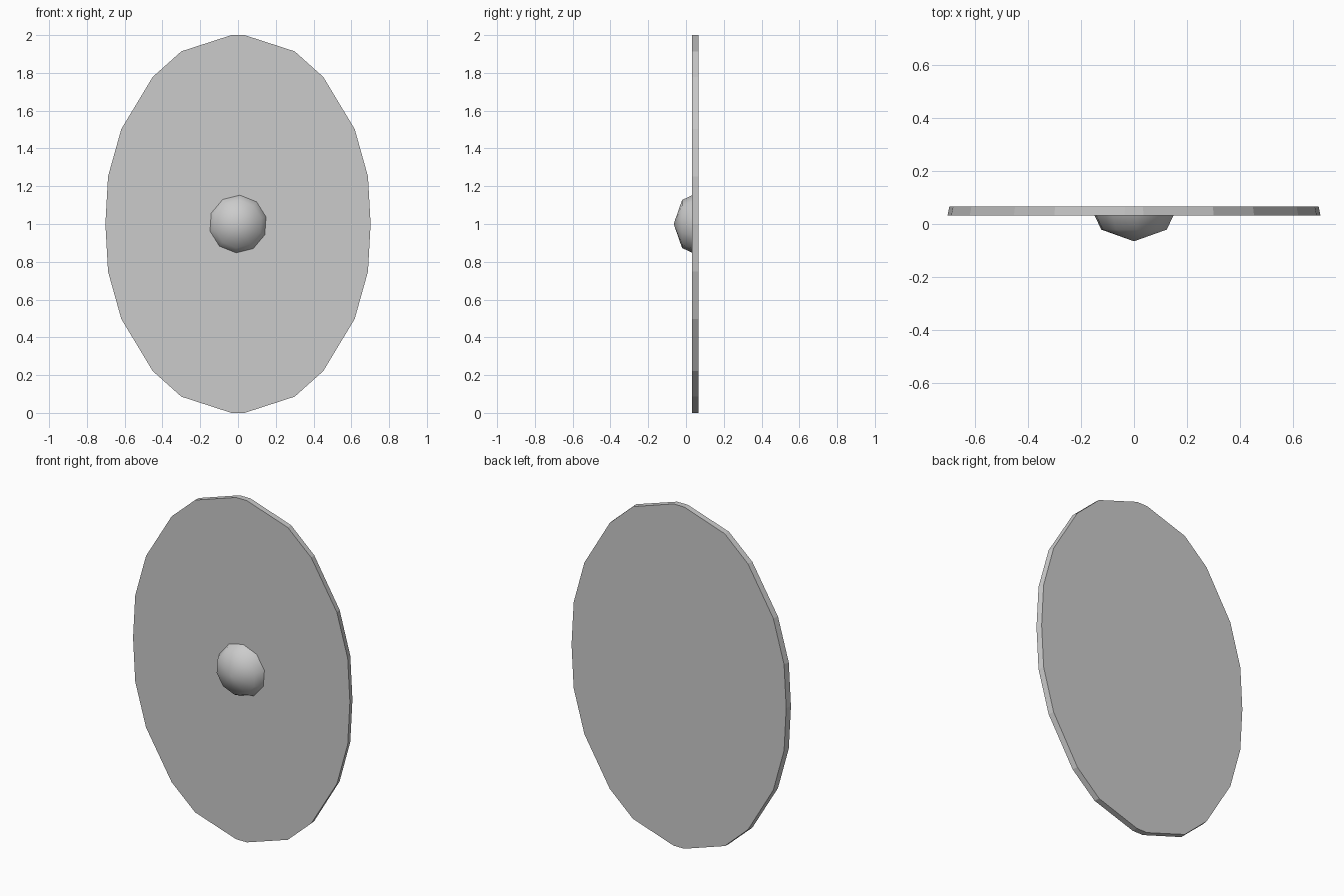
import bpy, bmesh, math

if "Cube" in bpy.data.objects:
    bpy.data.objects.remove(bpy.data.objects["Cube"])


def make_object(name, rings, tip=None, caps=False, smooth=False):
    """Loft rings of (x, y, z) points, optionally closing them with caps or a tip."""
    bm = bmesh.new()
    loops = [[bm.verts.new(p) for p in ring] for ring in rings]
    n = len(loops[0])
    for a, b in zip(loops, loops[1:]):
        for i in range(n):
            j = (i + 1) % n
            bm.faces.new((a[i], a[j], b[j], b[i]))
    if caps:
        bm.faces.new(loops[0][::-1])
        bm.faces.new(loops[-1])
    if tip:
        t = bm.verts.new(tip)
        for i in range(n):
            bm.faces.new((loops[-1][i], loops[-1][(i + 1) % n], t))
    bmesh.ops.recalc_face_normals(bm, faces=bm.faces)
    # Keep an open dome facing outwards
    if tip and sum(f.normal.y for f in bm.faces) > 0:
        bmesh.ops.reverse_faces(bm, faces=bm.faces)
    for f in bm.faces:
        f.smooth = smooth
    mesh = bpy.data.meshes.new(name)
    bm.to_mesh(mesh)
    bm.free()
    obj = bpy.data.objects.new(name, mesh)
    bpy.context.collection.objects.link(obj)
    return obj


# Oval shield board: one quarter outline mirrored in x and z
quarter = [(0.702, 0), (0.688, 0.252), (0.618, 0.502),
           (0.452, 0.778), (0.30, 0.914), (0.035, 1.0)]
right = [(x, -z) for x, z in quarter[:0:-1]] + quarter
outline = right + [(-x, z) for x, z in reversed(right)]
front = [(x, 0.032, 1 + z) for x, z in outline]
back = [(x * 0.99, 0.066, 1 + z) for x, z in outline]
make_object("shield_board", [front, back], caps=True)


# Ten-sided domed boss on the front
def circle(radius, y, sides=10, start=math.radians(14)):
    angles = [start + 2 * math.pi * i / sides for i in range(sides)]
    return [(radius * math.cos(a), y, 1 + radius * math.sin(a)) for a in angles]


make_object("shield_boss", [circle(0.153, 0.032), circle(0.127, -0.021)],
            tip=(0, -0.065, 1), smooth=True)
